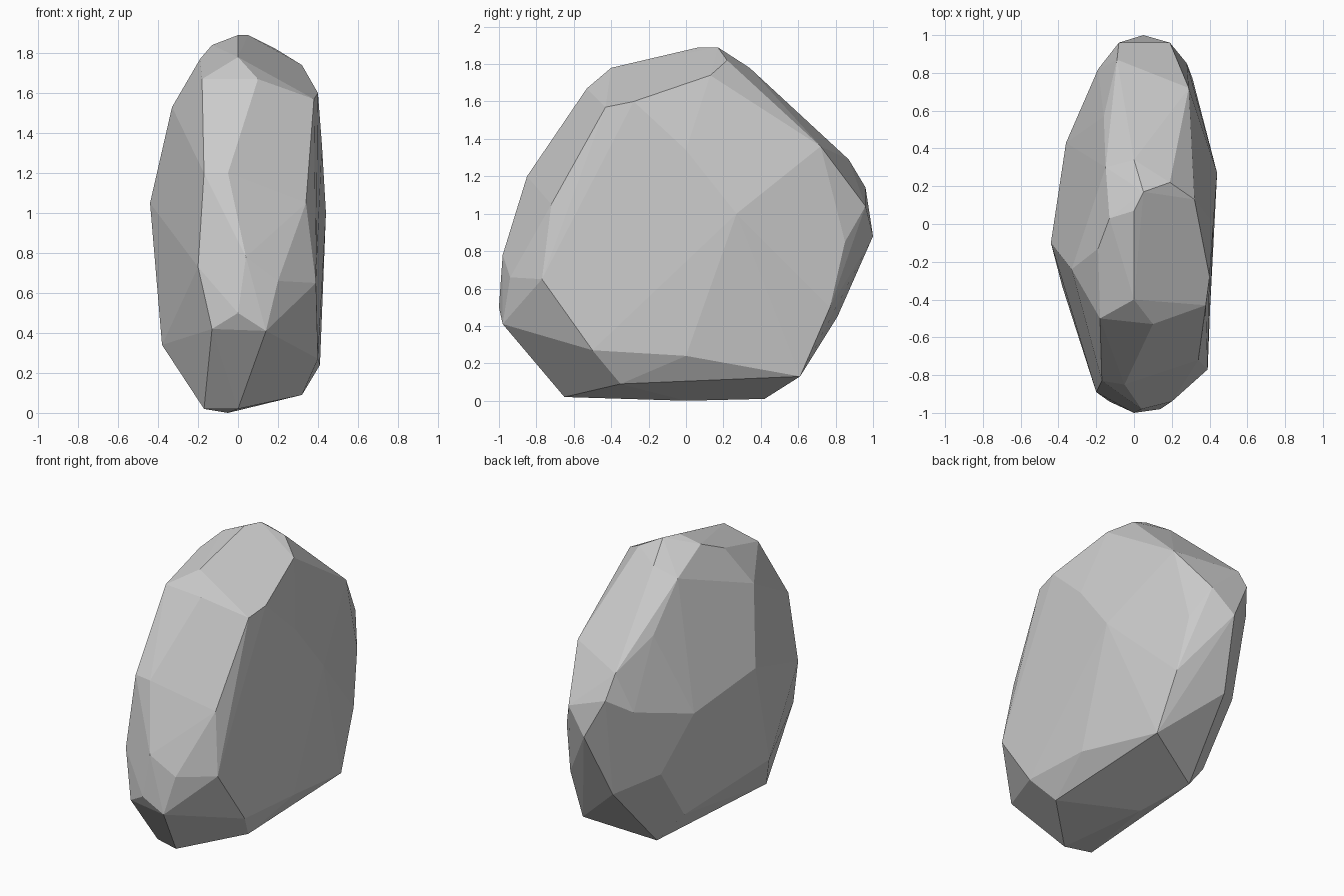
import bpy
import bmesh

# Corner points of the boulder, grouped by region; the hull makes the flat facets
regions = {
    "top": [(0, .07, 1.89), (.05, .17, 1.89), (.19, .22, 1.82), (-.13, .03, 1.84),
            (0, .34, 1.78), (0, -.4, 1.78), (-.18, -.5, 1.67), (.1, -.53, 1.67)],
    "upper_right": [(.38, -.43, 1.57), (.40, -.28, 1.60), (.32, .13, 1.74), (.29, .72, 1.36)],
    "upper_left": [(-.33, -.24, 1.53), (-.19, -.13, 1.77), (-.15, .3, 1.72), (-.16, .57, 1.45)],
    "front": [(-.05, -.85, 1.2), (-.17, -.83, 1.2), (-.2, -.89, .73), (.04, -.98, .78),
              (0, -1, .5), (.14, -.98, .41), (.2, -.94, .66),
              (.34, -.72, 1.05), (.39, -.77, .65), (-.13, -.94, .42)],
    "right": [(.44, .27, 1.0), (.42, 0, 1.34), (.31, .77, .5), (.28, .85, .85),
              (.41, 0, .24), (.40, -.5, .27), (.33, .61, .13)],
    "left": [(-.44, -.1, 1.05), (-.36, .43, .93), (-.38, -.33, .34),
             (-.25, .62, .57), (-.24, .36, .2)],
    "back": [(.05, 1, .88), (.19, .96, 1.04), (-.08, .96, 1.14), (-.09, .87, 1.29),
             (-.19, .82, 1.04), (-.03, .81, .45)],
    "bottom": [(-.17, -.6, .02), (0, -.65, .02), (-.05, 0, 0), (-.08, .42, .01),
               (.32, -.35, .09)],
}

bm = bmesh.new()
for points in regions.values():
    for p in points:
        bm.verts.new(p)
bmesh.ops.convex_hull(bm, input=bm.verts[:])
loose = [v for v in bm.verts if not v.link_faces]
bmesh.ops.delete(bm, geom=loose, context='VERTS')

# Merge nearly level triangles into larger flat facets
bmesh.ops.dissolve_limit(bm, angle_limit=0.04, verts=bm.verts[:], edges=bm.edges[:])
bmesh.ops.recalc_face_normals(bm, faces=bm.faces[:])

mesh = bpy.data.meshes.new("boulder")
bm.to_mesh(mesh)
bm.free()
boulder = bpy.data.objects.new("boulder", mesh)
bpy.context.collection.objects.link(boulder)
